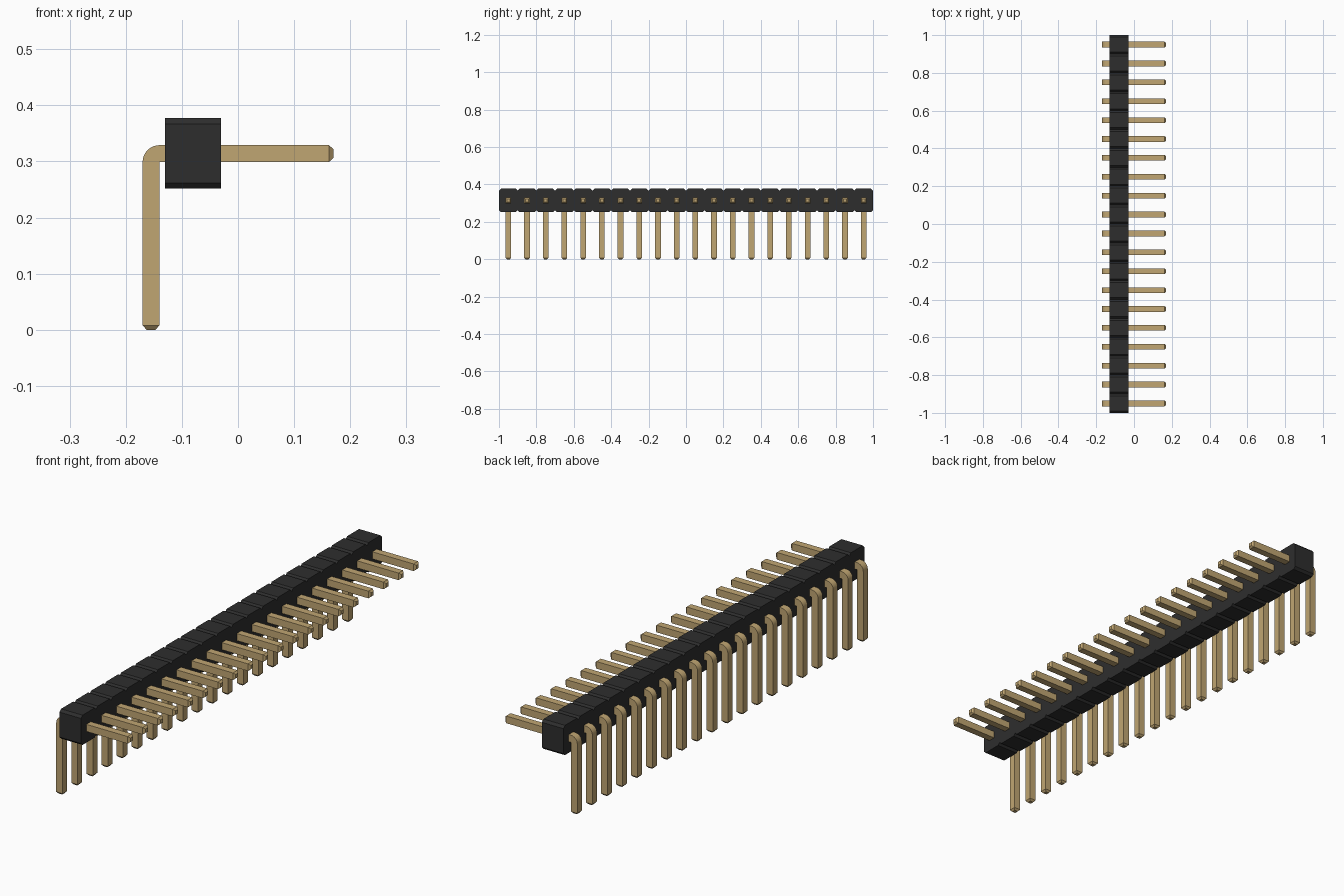
import bpy
import bmesh
import math

cube = bpy.data.objects.get("Cube")
if cube:
    bpy.data.objects.remove(cube, do_unlink=True)

COUNT, PITCH = 20, 0.1
PIN, TIP, TAPER = 0.03, 0.008, 0.007       # pin thickness, tip length, tip inset
X0, Z0 = -0.14, 0.299                      # inside corner of the pin bend
X_END = 0.17


def material(name, rgb, metallic=0.0, roughness=0.6):
    m = bpy.data.materials.new(name)
    m.use_nodes = True
    m.diffuse_color = (*rgb, 1)
    bsdf = next(n for n in m.node_tree.nodes if n.type == 'BSDF_PRINCIPLED')
    bsdf.inputs["Base Color"].default_value = (*rgb, 1)
    bsdf.inputs["Roughness"].default_value = roughness
    return m


def finish_mesh(name, bm, mat):
    bmesh.ops.remove_doubles(bm, verts=bm.verts, dist=1e-5)
    bmesh.ops.recalc_face_normals(bm, faces=bm.faces)
    mesh = bpy.data.meshes.new(name)
    bm.to_mesh(mesh)
    bm.free()
    mesh.materials.append(mat)
    return mesh


def add_object(name, mesh):
    obj = bpy.data.objects.new(name, mesh)
    bpy.context.collection.objects.link(obj)
    return obj


black = material("black plastic", (0.027, 0.027, 0.027))
gold = material("gold metal", (0.53, 0.38, 0.17), roughness=0.4)

# Housing: a notched strip outline in y/z, extruded along x
x_left, x_right, z_low, z_high = -0.13, -0.03, 0.252, 0.377
cut = 0.01
top = []
for i in range(COUNT):
    y = -1 + i * PITCH
    top += [(y, z_high - cut), (y + cut, z_high),
            (y + PITCH - cut, z_high), (y + PITCH, z_high - cut)]
top = list(dict.fromkeys((round(y, 4), round(z, 4)) for y, z in top))
outline = top + [(y, z_low + z_high - z) for y, z in reversed(top)]
bm = bmesh.new()
face = bm.faces.new([bm.verts.new((x_left, y, z)) for y, z in outline])
extruded = bmesh.ops.extrude_face_region(bm, geom=[face], use_keep_orig=True)["geom"]
bmesh.ops.translate(bm, vec=(x_right - x_left, 0, 0),
                    verts=[g for g in extruded if isinstance(g, bmesh.types.BMVert)])
add_object("housing", finish_mesh("housing", bm, black))

# Pin: square sections (inner point, outer point, half width) swept round the bend
half = PIN / 2
sections = [((X0 - TAPER, 0), (X0 - PIN + TAPER, 0), half - TAPER),
            ((X0, TIP), (X0 - PIN, TIP), half)]
STEPS = 8
for i in range(STEPS + 1):
    a = math.pi - i / STEPS * math.pi / 2
    sections.append(((X0, Z0),
                     (X0 + PIN * math.cos(a), Z0 + PIN * math.sin(a)), half))
sections += [((X_END - TIP, Z0), (X_END - TIP, Z0 + PIN), half),
             ((X_END, Z0 + TAPER), (X_END, Z0 + PIN - TAPER), half - TAPER)]

bm = bmesh.new()
rings = []
for (xi, zi), (xo, zo), w in sections:
    rings.append([bm.verts.new(p) for p in
                  ((xi, -w, zi), (xo, -w, zo), (xo, w, zo), (xi, w, zi))])
for a, b in zip(rings, rings[1:]):
    for k in range(4):
        n = (k + 1) % 4
        bm.faces.new((a[k], a[n], b[n], b[k]))
bm.faces.new(rings[0])
bm.faces.new(rings[-1])
pin_mesh = finish_mesh("pin", bm, gold)

# Row of identical pins
pins = []
for i in range(COUNT):
    pin = add_object(f"pin_{i + 1:02d}", pin_mesh)
    pin.location.y = -1 + (i + 0.5) * PITCH
    pins.append(pin)

# Smooth only the rounded bend
bpy.ops.object.select_all(action='DESELECT')
pins[0].select_set(True)
bpy.context.view_layer.objects.active = pins[0]
bpy.ops.object.shade_smooth_by_angle(angle=math.radians(30))
